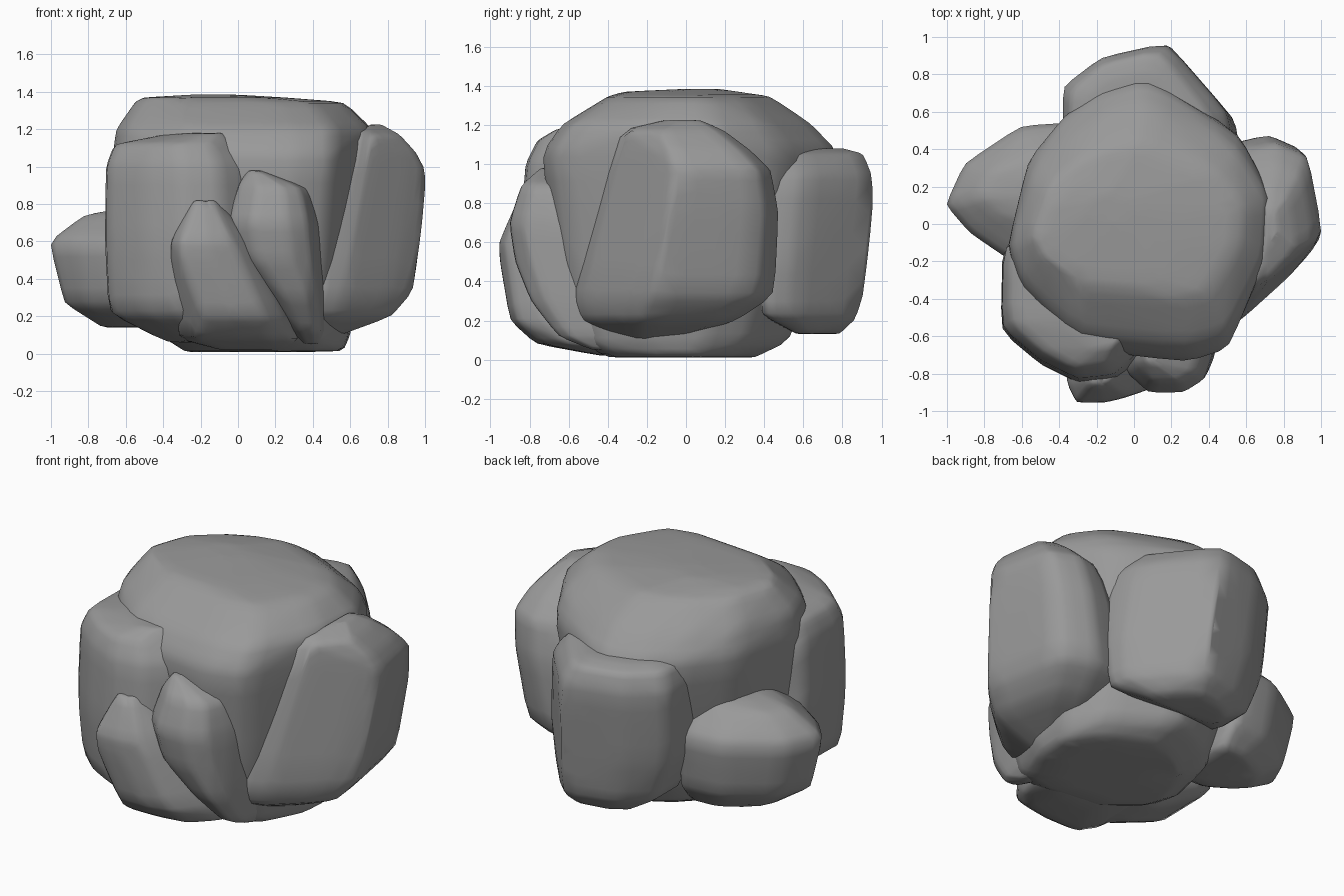
import bpy
import bmesh
from mathutils import Vector

default_cube = bpy.data.objects.get("Cube")
if default_cube:
    bpy.data.objects.remove(default_cube, do_unlink=True)

# One stone colour for the whole cluster
stone = bpy.data.materials.new("stone_grey")
stone.use_nodes = True
stone_colour = (0.32, 0.32, 0.32, 1)
stone.diffuse_color = stone_colour
for node in stone.node_tree.nodes:
    if node.type == 'BSDF_PRINCIPLED':
        node.inputs["Base Color"].default_value = stone_colour
        node.inputs["Roughness"].default_value = 0.9


def bounds(points):
    """Lowest and highest corner of a group of points."""
    low = Vector([min(axis) for axis in zip(*points)])
    high = Vector([max(axis) for axis in zip(*points)])
    return low, high


def remap(value, low, high, new_low, new_high):
    return new_low + (value - low) / (high - low) * (new_high - new_low)


def boulder(name, outline, rings):
    """Stack a plan outline, fitted to each ring (z, x min, x max, y min, y max),
    wrap it in a hull and wear the edges down."""
    low, high = bounds(outline)
    bm = bmesh.new()
    for z, left, right, front, back in rings:
        for x, y in outline:
            bm.verts.new((remap(x, low[0], high[0], left, right),
                          remap(y, low[1], high[1], front, back), z))
    hull = bmesh.ops.convex_hull(bm, input=bm.verts[:])
    loose = {v for v in hull["geom_interior"] + hull["geom_unused"]
             if isinstance(v, bmesh.types.BMVert)}
    bmesh.ops.delete(bm, geom=list(loose), context='VERTS')
    old_low, old_high = bounds([v.co.copy() for v in bm.verts])

    # Worn edges: subdivide, relax, then restore the full size
    bmesh.ops.subdivide_edges(bm, edges=bm.edges[:], cuts=3, use_grid_fill=True)
    bmesh.ops.smooth_vert(bm, verts=bm.verts[:], factor=0.5,
                          use_axis_x=True, use_axis_y=True, use_axis_z=True)
    low, high = bounds([v.co.copy() for v in bm.verts])
    for v in bm.verts:
        v.co = [remap(v.co[i], low[i], high[i], old_low[i], old_high[i])
                for i in range(len(v.co))]
    bmesh.ops.recalc_face_normals(bm, faces=bm.faces[:])
    for face in bm.faces:
        face.smooth = True

    mesh = bpy.data.meshes.new(name)
    bm.to_mesh(mesh)
    bm.free()
    mesh.materials.append(stone)
    rock = bpy.data.objects.new(name, mesh)
    bpy.context.collection.objects.link(rock)


# Large central boulder with an overhanging crown
boulder("central_boulder",
        outline=[(.07, .77), (-.17, .7), (-.36, .57), (-.56, .33), (-.67, -.12),
                 (-.6, -.35), (-.3, -.66), (.28, -.73), (.5, -.66), (.7, -.2),
                 (.72, .17), (.55, .48)],
        rings=[(1.385, -.25, 0, 0, .15),
               (1.37, -.5, .25, -.32, .25),
               (1.345, -.55, .57, -.4, .42),
               (1.2, -.65, .72, -.63, .63),
               (1.05, -.67, .72, -.73, .77),
               (.5, -.6, .66, -.66, .62),
               (.1, -.42, .6, -.55, .52),
               (.01, -.28, .56, -.4, .34)])

# Tall leaning slab on the left side
boulder("leaning_slab",
        outline=[(.45, .4), (.68, .45), (.9, .36), (1, -.15), (.87, -.28),
                 (.6, -.5), (.42, -.57)],
        rings=[(1.225, .7, .76, -.1, .08),
               (1.17, .63, .86, -.33, .2),
               (1.07, .6, .95, -.35, .33),
               (.97, .55, 1, -.37, .43),
               (.75, .5, .98, -.43, .47),
               (.33, .4, .93, -.57, .45),
               (.2, .4, .82, -.53, .26),
               (.07, .4, .47, -.25, -.15)])

# Upright boulder at the back
boulder("back_boulder",
        outline=[(-.38, .4), (-.38, .72), (-.17, .88), (.19, .96), (.3, .83),
                 (.52, .58), (.55, .4)],
        rings=[(1.08, -.25, .3, .5, .8),
               (1.05, -.34, .42, .42, .91),
               (.93, -.38, .52, .42, .955),
               (.5, -.37, .56, .38, .91),
               (.23, -.27, .53, .38, .88),
               (.13, -.1, .35, .56, .78)])

# Low boulder on the right side
boulder("low_side_boulder",
        outline=[(-1, .1), (-.9, .32), (-.6, .52), (-.3, .54), (-.3, -.2),
                 (-.65, -.2), (-.87, -.05)],
        rings=[(.78, -.6, -.3, 0, .35),
               (.74, -.82, -.3, -.03, .4),
               (.6, -1, -.3, -.2, .54),
               (.27, -.92, -.3, -.17, .5),
               (.14, -.72, -.3, 0, .4)])

# Big boulder at the front
boulder("front_boulder",
        outline=[(-.7, -.1), (-.71, -.57), (-.5, -.75), (-.3, -.85), (-.1, -.83),
                 (.08, -.65), (.08, -.1)],
        rings=[(1.18, -.35, -.04, -.66, -.2),
               (1.12, -.66, 0, -.76, -.1),
               (1, -.705, .07, -.82, -.1),
               (.6, -.71, .1, -.85, -.1),
               (.22, -.69, 0, -.8, -.1),
               (.06, -.38, 0, -.6, -.2)])

# Small wedge stone leaning on the front
boulder("front_wedge",
        outline=[(-.06, -.5), (-.06, -.78), (.08, -.89), (.27, -.89), (.38, -.83),
                 (.43, -.7), (.47, -.5)],
        rings=[(.98, .05, .14, -.74, -.5),
               (.89, 0, .4, -.84, -.5),
               (.7, -.06, .46, -.9, -.45),
               (.5, -.02, .47, -.87, -.4),
               (.3, .16, .48, -.79, -.3),
               (.12, .28, .47, -.65, -.3),
               (.05, .34, .44, -.48, -.3)])

# Low foot stone spreading along the front
boulder("front_foot_stone",
        outline=[(-.37, -.5), (-.37, -.85), (-.3, -.95), (-.1, -.95), (.08, -.92),
                 (.2, -.8), (.3, -.5)],
        rings=[(.82, -.25, -.08, -.86, -.6),
               (.6, -.36, .12, -.955, -.5),
               (.5, -.36, .16, -.95, -.4),
               (.2, -.25, .32, -.9, -.4),
               (.08, -.32, .38, -.77, -.3),
               (.02, -.1, .3, -.45, -.2)])
